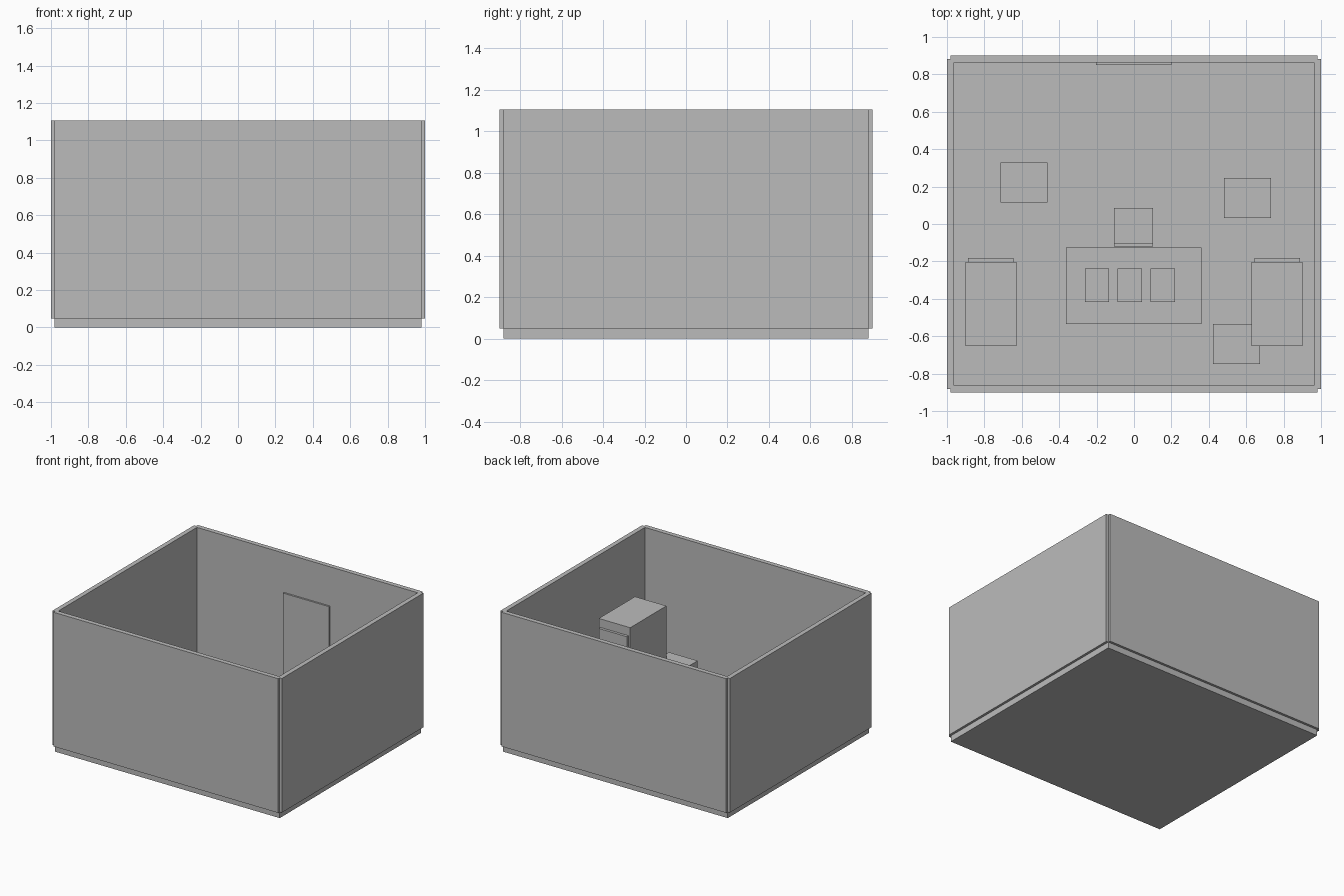
import bpy

if "Cube" in bpy.data.objects:
    bpy.data.objects.remove(bpy.data.objects["Cube"])

# Single flat grey for the whole model
grey = bpy.data.materials.new("plain grey")
grey.diffuse_color = (0.5, 0.5, 0.5, 1)
grey.use_nodes = True
grey.node_tree.nodes["Principled BSDF"].inputs["Base Color"].default_value = grey.diffuse_color


def box(name, x0, x1, y0, y1, z0, z1):
    """Axis-aligned block given by its limits."""
    bpy.ops.mesh.primitive_cube_add(
        size=1, location=((x0 + x1) / 2, (y0 + y1) / 2, (z0 + z1) / 2))
    ob = bpy.context.object
    ob.name = name
    ob.scale = (x1 - x0, y1 - y0, z1 - z0)
    bpy.ops.object.transform_apply(location=False, rotation=False, scale=True)
    ob.data.materials.append(grey)
    return ob


F = 0.048    # floor level
TOP = 1.106  # top of the walls

# Floor slab and four walls centred on its edges (open corners)
box("floor", -0.981, 0.981, -0.881, 0.881, 0, F)
box("front_wall", -0.981, 0.981, -0.9, -0.863, F, TOP)
box("back_wall", -0.981, 0.981, 0.863, 0.9, F, TOP)
box("left_wall", -1, -0.963, -0.881, 0.881, F, TOP)
box("right_wall", 0.963, 1, -0.881, 0.881, F, TOP)

# Door on the inside of the back wall
box("door", -0.203, 0.2, 0.849, 0.866, F, 0.797)

# Pair of cabinets with a raised front panel
for side, cx in (("left", -0.765), ("right", 0.765)):
    box(side + "_cabinet", cx - 0.137, cx + 0.137, -0.653, -0.202, F, 0.657)
    box(side + "_cabinet_panel", cx - 0.122, cx + 0.122, -0.202, -0.181, 0.115, 0.59)

# Desk with three flat trays
box("desk", -0.364, 0.36, -0.535, -0.126, F, 0.28)
for i, cx in enumerate((-0.198, -0.022, 0.153)):
    box(f"desk_tray_{i + 1}", cx - 0.065, cx + 0.065, -0.416, -0.239, 0.28, 0.295)

# Chair
box("chair_seat", -0.107, 0.101, -0.121, 0.086, F, 0.19)
box("chair_back", -0.107, 0.101, -0.121, -0.102, 0.19, 0.40)

# Three crates on the floor
for i, (cx, cy) in enumerate(((-0.589, 0.221), (0.607, 0.14), (0.548, -0.642))):
    box(f"crate_{i + 1}", cx - 0.126, cx + 0.126, cy - 0.107, cy + 0.107, F, 0.243)
